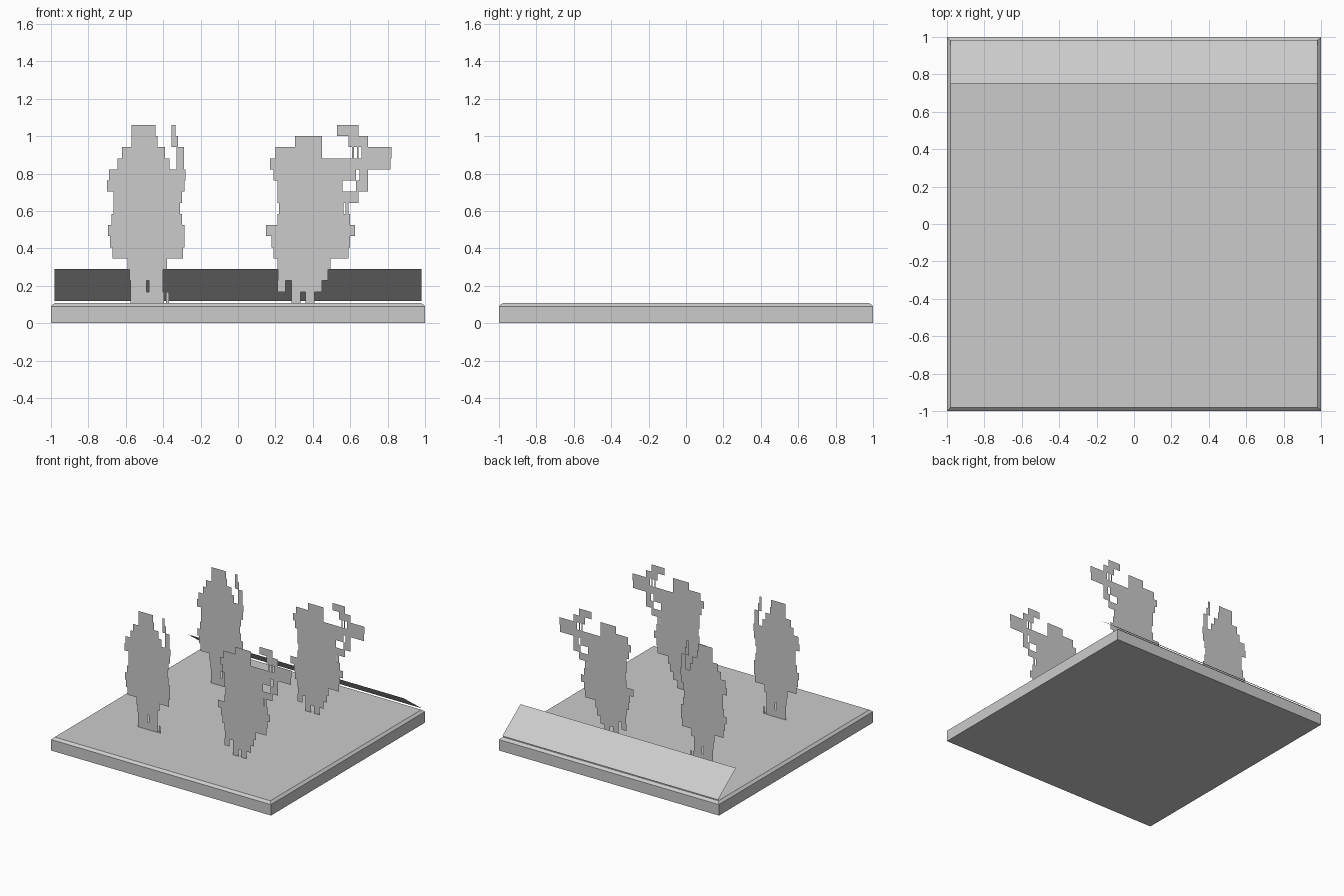
import bpy, bmesh

if "Cube" in bpy.data.objects:
    bpy.data.objects.remove(bpy.data.objects["Cube"])

grey = bpy.data.materials.new("pale grey")
grey.diffuse_color = (0.6, 0.6, 0.6, 1)
grey.use_nodes = True
grey.node_tree.nodes["Principled BSDF"].inputs["Base Color"].default_value = grey.diffuse_color


def finish(name, bm):
    me = bpy.data.meshes.new(name)
    bm.to_mesh(me)
    bm.free()
    me.materials.append(grey)
    ob = bpy.data.objects.new(name, me)
    bpy.context.collection.objects.link(ob)
    return ob


# Ground slab: square box with a small chamfer around the top
bm = bmesh.new()
rings = [[bm.verts.new((sx * h, sy * h, z)) for sx, sy in ((-1, -1), (1, -1), (1, 1), (-1, 1))]
         for h, z in ((1, 0), (1, 0.09), (0.98, 0.108))]
bm.faces.new(rings[0][::-1])
bm.faces.new(rings[-1])
for lo, hi in zip(rings, rings[1:]):
    for i in range(4):
        j = (i + 1) % 4
        bm.faces.new((lo[i], lo[j], hi[j], hi[i]))
finish("ground_slab", bm)

# Tilted panel along the back edge
bm = bmesh.new()
bm.faces.new([bm.verts.new(p) for p in
              ((-0.98, 0.75, 0.29), (0.98, 0.75, 0.29), (0.98, 0.985, 0.118), (-0.98, 0.985, 0.118))])
finish("back_panel", bm)

# Pixel cut-out plants: per row from the top, start/end pairs in hundredths of x
bushy_rows = [
    (-57, -44, -35.5, -33.5), (-57, -43, -35.5, -32), (-62, -39, -33, -29),
    (-64.5, -36.5, -33, -29), (-69, -28), (-70, -28.5), (-66.5, -30),
    (-66.5, -31), (-67.5, -30), (-69.5, -28.5), (-68.5, -28.5), (-67, -29.5),
    (-59, -38), (-58, -40), (-57.5, -49, -47.5, -40), (-57.5, -39.5, -38.5, -37)]
branchy_rows = [
    (53, 64.5), (30.5, 45, 59, 69.5), (20, 45, 61, 62, 63.5, 64.5, 66, 82),
    (17, 81.5), (19, 63, 65, 69.5), (21, 56, 63, 69.5), (21, 64.5),
    (22, 56.5, 57.5, 59), (21, 60), (15, 62.5), (18, 60), (19, 59),
    (21, 49.5), (21.5, 48), (21, 25.5, 28.5, 45), (28.5, 33.5, 36, 41)]
TOP, BASE = 1.06, 0.108
STEP = (TOP - BASE) / 16


def cutout(name, rows, y):
    bm = bmesh.new()
    for r, row in enumerate(rows):
        z1 = TOP - r * STEP
        z0 = z1 - STEP
        for a, b in zip(row[::2], row[1::2]):
            a, b = a / 100, b / 100
            bm.faces.new([bm.verts.new(p) for p in
                          ((a, y, z0), (b, y, z0), (b, y, z1), (a, y, z1))])
    finish(name, bm)


for side, y in (("front", -0.475), ("back", 0.47)):
    cutout(side + "_bushy_plant", bushy_rows, y)
    cutout(side + "_branchy_plant", branchy_rows, y)
